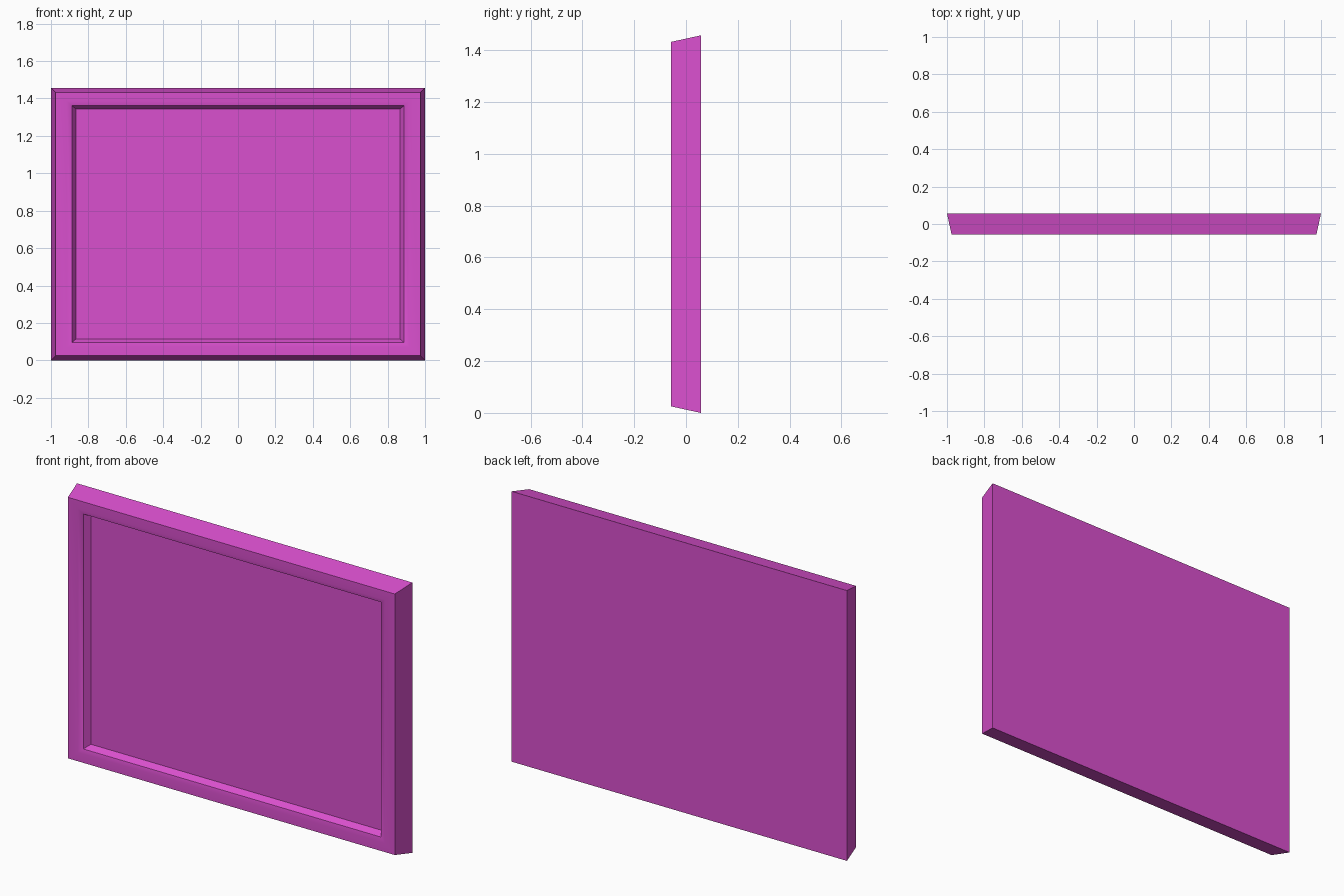
import bpy
import bmesh

cube = bpy.data.objects.get("Cube")
if cube:
    bpy.data.objects.remove(cube, do_unlink=True)

HEIGHT = 1.457
MID = HEIGHT / 2
HALF_DEPTH = 0.057

# Single painted colour
magenta = bpy.data.materials.new("magenta")
colour = (0.70, 0.08, 0.62, 1)
magenta.use_nodes = True
magenta.diffuse_color = colour
magenta.node_tree.nodes["Principled BSDF"].inputs["Base Color"].default_value = colour

# Rectangular rings from back to recessed floor: (inset from outline, y)
profile = [
    (0.0, HALF_DEPTH),
    (0.025, -HALF_DEPTH),
    (0.085, -HALF_DEPTH),
    (0.112, -HALF_DEPTH + 0.008),
    (0.134, -HALF_DEPTH + 0.041),
]


def ring(bm, inset, y):
    w, h = 1 - inset, MID - inset * 0.85
    if inset < 0.05:
        h = MID - inset
    return [bm.verts.new((sx * w, y, MID + sz * h))
            for sx, sz in ((-1, -1), (1, -1), (1, 1), (-1, 1))]


# Panel with tapered sides, a flat border and a moulded recess
bm = bmesh.new()
rings = [ring(bm, *p) for p in profile]
for a, b in zip(rings, rings[1:]):
    for i in range(4):
        j = (i + 1) % 4
        bm.faces.new((a[i], a[j], b[j], b[i]))
bm.faces.new(rings[0])
bm.faces.new(rings[-1])
bmesh.ops.recalc_face_normals(bm, faces=bm.faces)

mesh = bpy.data.meshes.new("framed_panel")
bm.to_mesh(mesh)
bm.free()
mesh.materials.append(magenta)
panel = bpy.data.objects.new("framed_panel", mesh)
bpy.context.collection.objects.link(panel)

# Soft moulding, crisp outer corners
bpy.ops.object.select_all(action='DESELECT')
panel.select_set(True)
bpy.context.view_layer.objects.active = panel
bpy.ops.object.shade_smooth_by_angle(angle=0.52)
